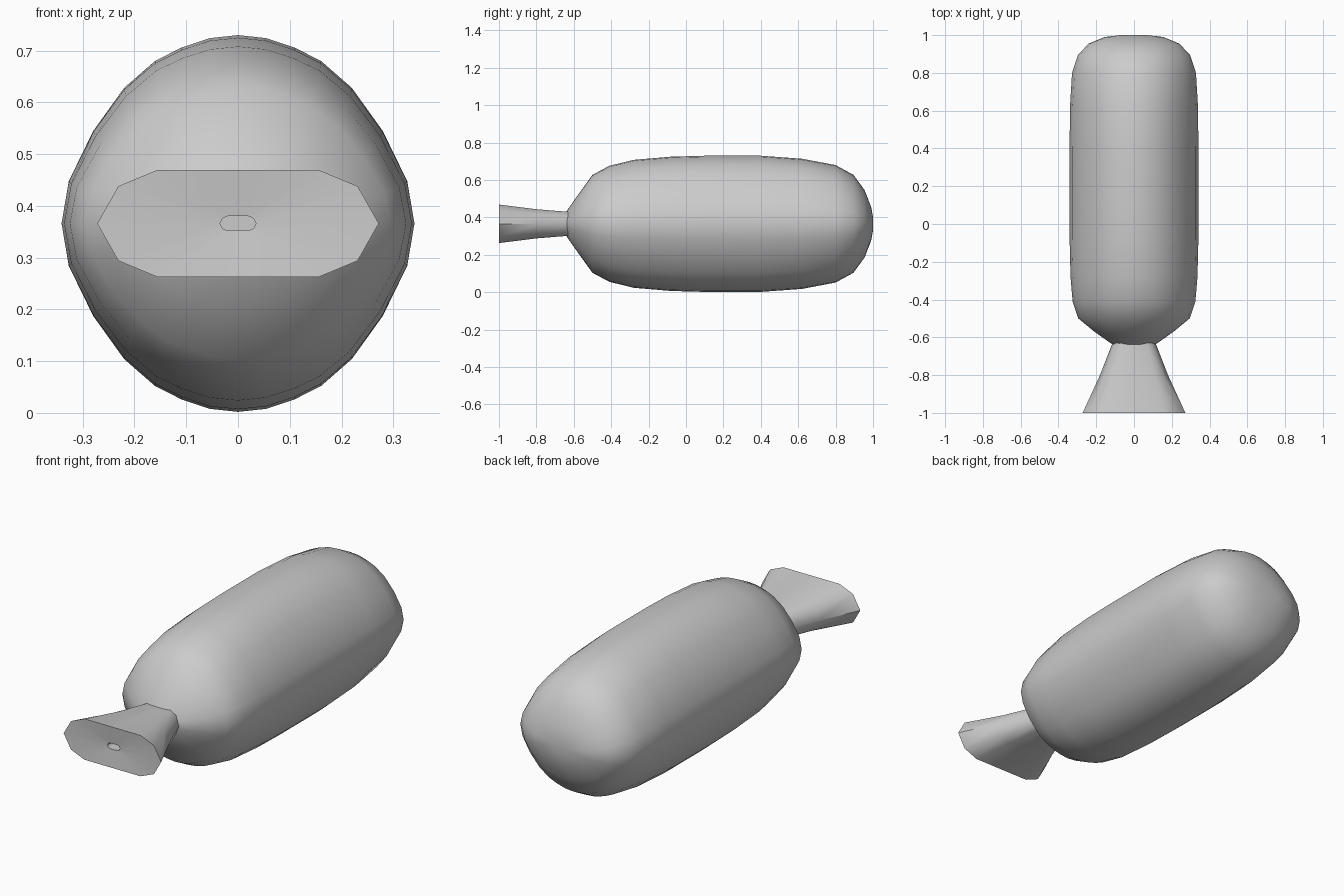
import bpy, bmesh

if "Cube" in bpy.data.objects:
    bpy.data.objects.remove(bpy.data.objects["Cube"])

ZC = 0.366


def full_ring(quarter):
    """Mirror a quarter outline (from +z to +x) into a closed loop."""
    right = quarter + [(x, -z) for x, z in reversed(quarter[:-1])]
    left = [(-x, z) for x, z in reversed(right) if x > 1e-6]
    return right + left


def loft(name, section, stations, angle):
    """Skin a unit cross-section through (y, half width, half height) stations."""
    bm = bmesh.new()
    rings = [[bm.verts.new((x * rx, y, ZC + z * rz)) for x, z in section]
             for y, rx, rz in stations]
    n = len(section)
    for a, b in zip(rings, rings[1:]):
        for i in range(n):
            j = (i + 1) % n
            bm.faces.new((a[i], a[j], b[j], b[i]))
    # close both ends with a fan
    for ring, st in ((rings[0], stations[0]), (rings[-1], stations[-1])):
        c = bm.verts.new((0, st[0], ZC))
        for i in range(n):
            bm.faces.new((ring[i], ring[(i + 1) % n], c))
    bmesh.ops.recalc_face_normals(bm, faces=bm.faces)
    mesh = bpy.data.meshes.new(name)
    bm.to_mesh(mesh)
    bm.free()
    ob = bpy.data.objects.new(name, mesh)
    bpy.context.collection.objects.link(ob)
    bpy.ops.object.select_all(action='DESELECT')
    bpy.context.view_layer.objects.active = ob
    ob.select_set(True)
    bpy.ops.object.shade_smooth_by_angle(angle=angle)
    return ob


# rounded long body
body_section = full_ring([(0, 1), (.16, .984), (.32, .934), (.47, .863), (.645, .72),
                          (.82, .492), (.959, .225), (1, 0)])
loft("body", body_section, [
    (-.645, .06, .04), (-.637, .115, .07), (-.57, .21, .165), (-.5, .295, .262),
    (-.41, .325, .31), (-.28, .336, .342), (-.08, .341, .359), (.1, .341, .364),
    (.4, .341, .364), (.62, .339, .348), (.8, .328, .314), (.895, .297, .262),
    (.955, .24, .18), (.99, .155, .09), (1, .07, .035)], 1.0)

# flared nozzle with a small blind hole in its end face
nozzle_section = full_ring([(0, 1), (.577, 1), (.85, .70), (1, 0)])
loft("nozzle", nozzle_section, [
    (-.6, .10, .062), (-.64, .118, .065), (-.8, .18, .078), (-1, .272, .103),
    (-.99, .035, .014), (-.92, .035, .014)], .9)
